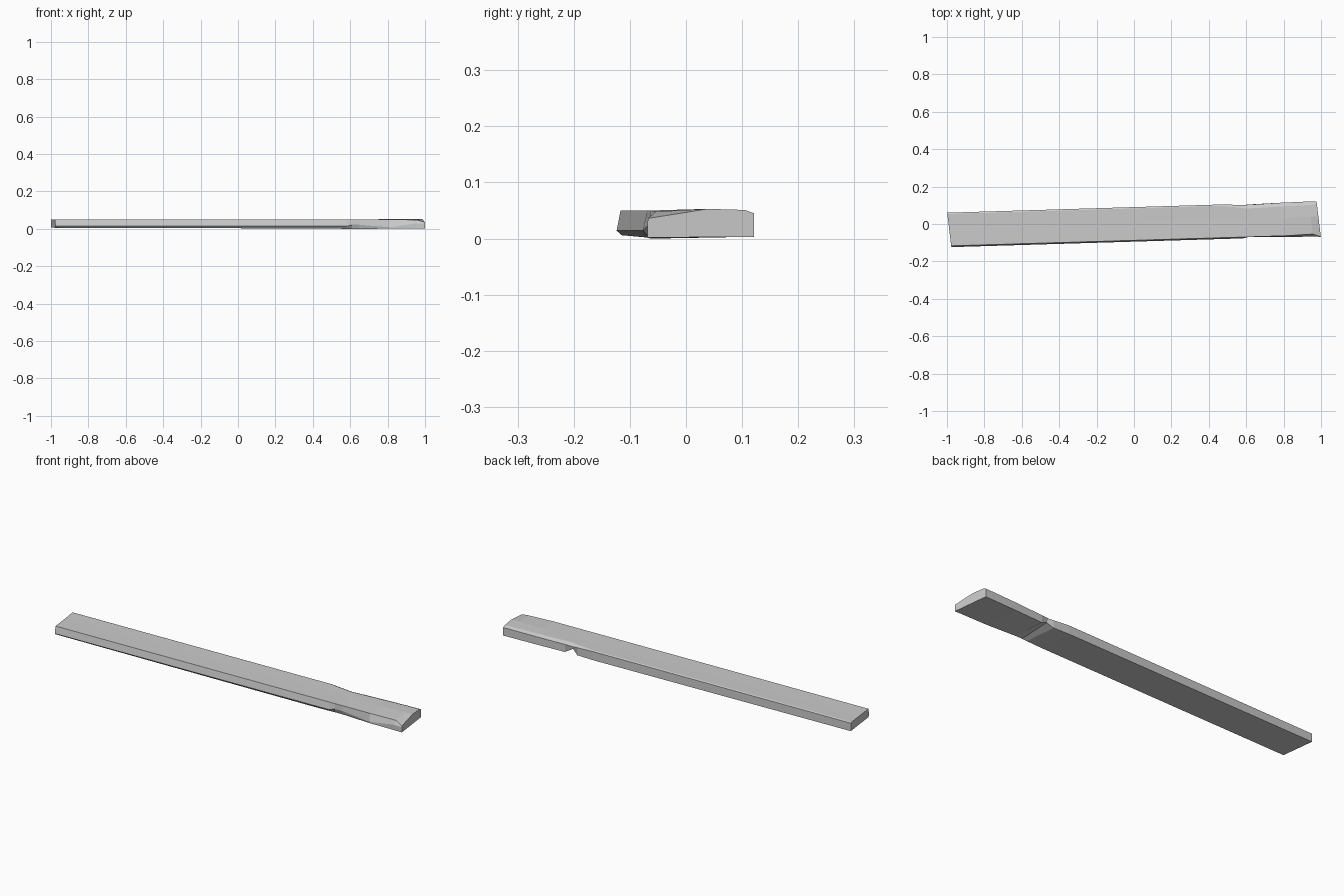
import bpy
import bmesh

cube = bpy.data.objects.get("Cube")
if cube:
    bpy.data.objects.remove(cube, do_unlink=True)

SLOPE = 0.03   # slight yaw of the plank
SKEW = 0.12    # end cuts are not quite square

# Plank colour
grey = bpy.data.materials.new("weathered grey")
grey.use_nodes = True
colour = (0.6, 0.6, 0.6, 1)
grey.diffuse_color = colour
grey.node_tree.nodes["Principled BSDF"].inputs["Base Color"].default_value = colour


def section(front_low=(-.094, .014), front_top=(-.087, .05), crown=(.01, .05),
            back_top=(.083, .051), back_edge=(.09, .048),
            back_bottom=(.09, .006), front_bottom=(-.085, .006)):
    """Outline of the plank across its width, as (y, z) points."""
    return [front_bottom, front_low, front_top, crown, back_top, back_edge, back_bottom]


# Outlines along the length: plain board, worn and nicked stretch, chipped end
stations = [
    (-.988, section()),
    (.48, section(front_bottom=(-.085, .002), back_bottom=(.09, .003))),
    (.57, section(front_bottom=(-.08, 0), back_top=(.07, .051),
                  back_edge=(.085, .043), back_bottom=(.085, .003))),
    (.6, section(front_bottom=(-.078, 0), front_low=(-.088, .022), back_top=(.065, .051),
                 back_edge=(.084, .041), back_bottom=(.073, .024))),
    (.64, section(front_bottom=(-.079, 0), front_low=(-.088, .022), back_top=(.065, .051),
                  back_edge=(.085, .042), back_bottom=(.086, .003))),
    (.8, section(front_bottom=(-.092, .001), front_low=(-.093, .008), crown=(.01, .052),
                 back_top=(.07, .051), back_edge=(.09, .044), back_bottom=(.09, .003))),
    (.945, section(front_bottom=(-.096, .002), front_low=(-.096, .03), front_top=(-.082, .048),
                   crown=(.01, .053), back_top=(.073, .051), back_edge=(.092, .045),
                   back_bottom=(.092, .003))),
    (.987, section(front_bottom=(-.098, .002), front_low=(-.098, .03), front_top=(-.097, .036),
                   crown=(.01, .053), back_top=(.075, .051), back_edge=(.092, .045),
                   back_bottom=(.092, .003))),
]

# Loft the outlines into one board
bm = bmesh.new()
rings = [[bm.verts.new((x - SKEW * y, y + SLOPE * x, z)) for y, z in outline]
         for x, outline in stations]
for a, b in zip(rings, rings[1:]):
    for i in range(len(a)):
        j = (i + 1) % len(a)
        bm.faces.new((a[i], a[j], b[j], b[i]))
bm.faces.new(rings[0])
bm.faces.new(rings[-1])
bmesh.ops.recalc_face_normals(bm, faces=bm.faces)

mesh = bpy.data.meshes.new("plank")
bm.to_mesh(mesh)
bm.free()
mesh.materials.append(grey)
plank = bpy.data.objects.new("plank", mesh)
bpy.context.collection.objects.link(plank)
